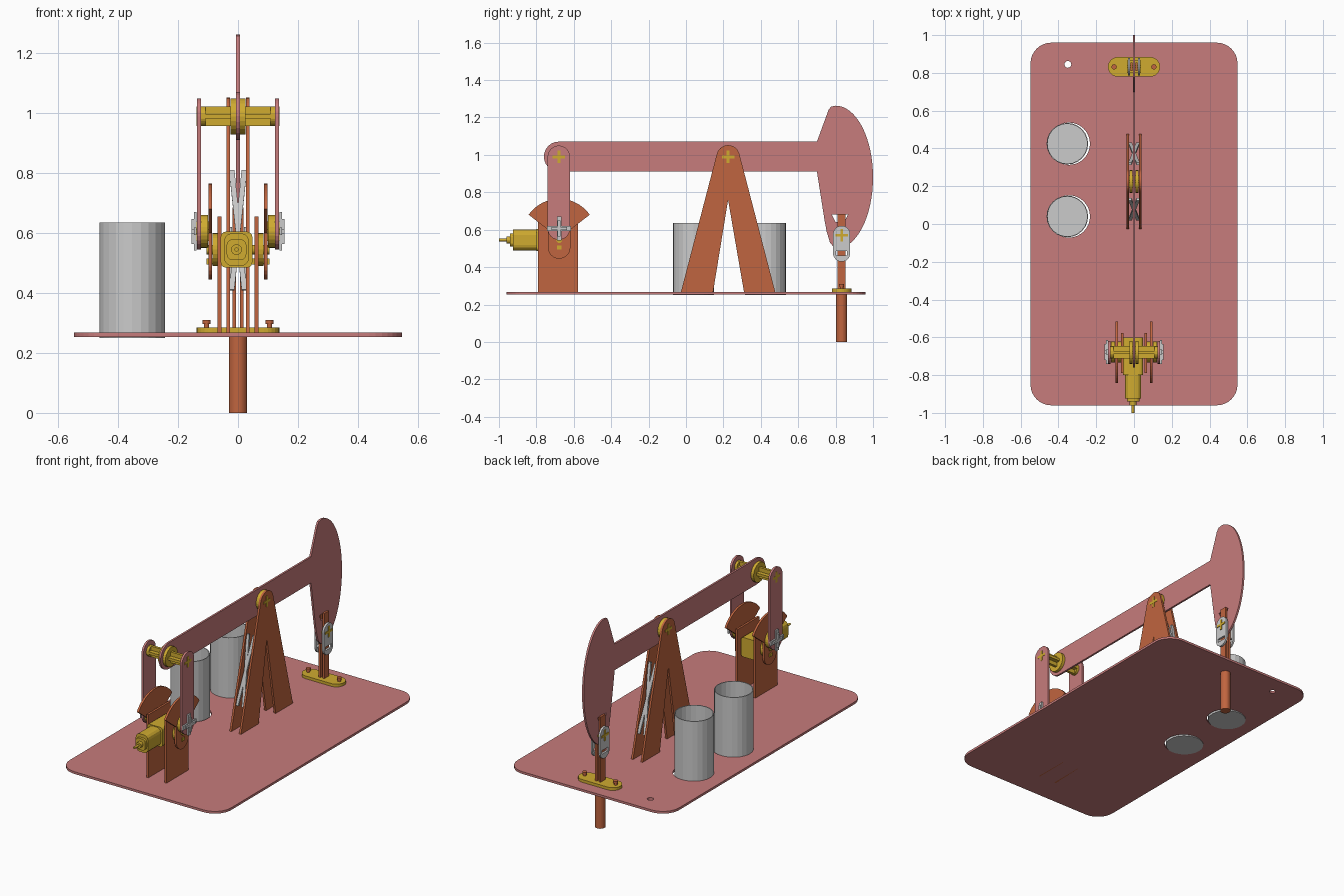
import bpy
from math import sin, cos, pi, hypot, atan2
from mathutils import Matrix

if "Cube" in bpy.data.objects:
    bpy.data.objects.remove(bpy.data.objects["Cube"])


def material(name, rgb):
    m = bpy.data.materials.new(name)
    m.diffuse_color = (*rgb, 1)
    m.use_nodes = True
    m.node_tree.nodes["Principled BSDF"].inputs["Base Color"].default_value = m.diffuse_color
    return m


PINK = material("pink", (0.57, 0.2, 0.2))
ORANGE = material("orange", (0.53, 0.13, 0.05))
YELLOW = material("yellow", (0.63, 0.41, 0.03))
GREY = None

# Extrusion axes: X takes (y, z) profiles, Y takes (z, x), Z takes (x, y)
AXES = {
    "X": Matrix(((0, 0, 1, 0), (1, 0, 0, 0), (0, 1, 0, 0), (0, 0, 0, 1))),
    "Y": Matrix(((0, 1, 0, 0), (0, 0, 1, 0), (1, 0, 0, 0), (0, 0, 0, 1))),
    "Z": Matrix.Identity(4),
}


def extrude(name, loops, axis, a, b, mat):
    """Solid between a and b on an axis; loops after the first are holes."""
    cu = bpy.data.curves.new(name, "CURVE")
    cu.dimensions = "2D"
    cu.fill_mode = "BOTH"
    cu.extrude = (b - a) / 2
    for pts in loops:
        s = cu.splines.new("POLY")
        s.points.add(len(pts) - 1)
        for p, (u, v) in zip(s.points, pts):
            p.co = (u, v, 0, 1)
        s.use_cyclic_u = True
        s.use_smooth = False
    tmp = bpy.data.objects.new(name + "_curve", cu)
    bpy.context.collection.objects.link(tmp)
    dg = bpy.context.evaluated_depsgraph_get()
    me = bpy.data.meshes.new_from_object(tmp.evaluated_get(dg))
    bpy.data.objects.remove(tmp)
    me.transform(AXES[axis] @ Matrix.Translation((0, 0, (a + b) / 2)))
    me.materials.clear()
    if mat:
        me.materials.append(mat)
    ob = bpy.data.objects.new(name, me)
    bpy.context.collection.objects.link(ob)
    return ob


def pair(name, loops, a, b, mat):
    """The same X plate on both sides of the centre."""
    extrude("right_" + name, loops, "X", a, b, mat)
    extrude("left_" + name, loops, "X", -b, -a, mat)


def arc(u, v, ru, a0, a1, n=12, rv=None):
    rv = rv or ru
    return [(u + ru * cos(a0 + (a1 - a0) * i / n), v + rv * sin(a0 + (a1 - a0) * i / n))
            for i in range(n + 1)]


def circle(u, v, r, n=24):
    return arc(u, v, r, 0, 2 * pi, n)[:-1]


def rect(u0, v0, u1, v1):
    return [(u0, v0), (u1, v0), (u1, v1), (u0, v1)]


def capsule(p, q, r):
    t = atan2(q[1] - p[1], q[0] - p[0])
    return arc(*q, r, t - pi / 2, t + pi / 2) + arc(*p, r, t + pi / 2, t + 3 * pi / 2)


def rounded(w, h, r, u=0, v=0, n=8):
    pts = []
    for k, (su, sv) in enumerate(((1, 1), (-1, 1), (-1, -1), (1, -1))):
        pts += arc(u + su * (w - r), v + sv * (h - r), r, k * pi / 2, (k + 1) * pi / 2, n)
    return pts


def plus(u, v, l, w):
    quarter = [(l, -w), (l, w), (w, w)]
    pts = []
    for k in range(4):
        c, s = round(cos(k * pi / 2)), round(sin(k * pi / 2))
        pts += [(u + x * c - y * s, v + x * s + y * c) for x, y in quarter]
    return pts


# Base plate with holes
CANS = (0.425, 0.04)
extrude("base_plate", [rounded(0.548, 0.96, 0.11), circle(-0.35, 0.845, 0.018)]
        + [circle(-0.345, y, 0.112, 32) for y in CANS], "Z", 0.254, 0.268, PINK)

# Open storage cans
for y in CANS:
    extrude("can_wall", [circle(-0.353, y, 0.11), circle(-0.353, y, 0.105)], "Z", 0.25, 0.635, GREY)
    extrude("can_bottom", [circle(-0.353, y, 0.106)], "Z", 0.25, 0.256, GREY)

# Walking beam with curved head
beam = arc(-0.68, 0.991, 0.08, pi / 2, 3 * pi / 2) + [(0.70, 0.911), (0.74, 0.655), (0.752, 0.59), (0.77, 0.53)]
beam += arc(0.80, 0.88, 0.20, -pi / 2, pi / 2, 32, 0.383) + [(0.775, 1.258), (0.762, 1.24), (0.70, 1.071)]
notch = [(0.78, 0.68), (0.865, 0.68), (0.845, 0.64), (0.80, 0.64)]
extrude("walking_beam", [beam, notch], "X", -0.006, 0.006, PINK)

# A-frame side plates
frame = [(0.48, 0.256)] + arc(0.225, 0.99, 0.062, 0.25, pi - 0.25, 14)
frame += [(-0.03, 0.256), (0.143, 0.256), (0.225, 0.76), (0.312, 0.256)]
pair("frame_plate", [frame], 0.026, 0.039, ORANGE)

# Crossed braces between the frame plates, lying along each leg
for side in (-1, 1):
    for flip in (-1, 1):
        h = 0.207
        bar = [(-0.030 * flip, -h), (-0.012 * flip, -h), (0.0065 * flip, -0.02), (0.030 * flip, h),
               (0.012 * flip, h), (-0.0065 * flip, 0.02)]
        ob = extrude("leg_brace", [bar], "Z", -0.006, 0.006, GREY)
        ob.data.transform(Matrix.Rotation(pi / 2, 4, "X"))
        ob.data.transform(Matrix.Rotation(side * 0.262, 4, "X"))
        ob.data.transform(Matrix.Translation((0, 0.225 + side * 0.148, 0.61)))

# Main pivot and rear cross axle with spacers
extrude("pivot_axle", [plus(0.225, 0.99, 0.033, 0.008)], "X", -0.041, 0.041, YELLOW)
extrude("rear_axle", [plus(-0.68, 0.99, 0.033, 0.008)], "X", -0.138, 0.138, YELLOW)
for y, r in ((0.225, 0.06), (-0.68, 0.06)):
    pair("beam_spacer", [circle(y, 0.99, r)], 0.007, 0.025, YELLOW)
pair("arm_spacer", [circle(-0.68, 0.99, 0.033)], 0.108, 0.124, YELLOW)

# Connecting arms
pair("connecting_arm", [capsule((-0.68, 0.606), (-0.68, 0.99), 0.06)], 0.124, 0.137, PINK)

# Counterweight cranks
a = 0.61
crank = arc(-0.678, 0.566, 0.199, a, pi - a, 20) + [(-0.738, 0.60)]
crank += arc(-0.678, 0.505, 0.06, pi, 2 * pi) + [(-0.618, 0.60)]
pair("crank", [crank], 0.086, 0.099, ORANGE)

# Crank pins, hubs and retaining clips
pair("crank_pin", [plus(-0.678, 0.606, 0.033, 0.008)], 0.086, 0.145, YELLOW)
pair("crank_pin_spacer", [circle(-0.678, 0.606, 0.055)], 0.1, 0.123, YELLOW)
pair("retaining_clip", [plus(-0.678, 0.606, 0.064, 0.013)], 0.138, 0.147, GREY)
pair("clip_cap", [plus(-0.678, 0.606, 0.042, 0.008)], 0.147, 0.156, GREY)
pair("drive_hub", [circle(-0.678, 0.545, 0.055)], 0.068, 0.085, YELLOW)
extrude("drive_shaft", [rect(-0.69, 0.495, -0.666, 0.515), ], "X", -0.105, 0.105, YELLOW)
extrude("gear_shaft", [circle(-0.678, 0.545, 0.016)], "X", -0.105, 0.105, YELLOW)

# Motor stand and motor
pair("motor_stand", [rect(-0.79, 0.254, -0.577, 0.655)], 0.055, 0.068, ORANGE)
for name, w, h, r, y0, y1 in (("gearbox", 0.06, 0.053, 0.018, -0.80, -0.60),
                              ("motor_body", 0.055, 0.042, 0.028, -0.925, -0.80),
                              ("motor_cap", 0.035, 0.033, 0.02, -0.94, -0.925)):
    extrude(name, [rounded(w, h, r, 0.545, -0.005, 3)], "Y", y0, y1, YELLOW)
extrude("motor_boss", [circle(0.545, -0.005, 0.018, 16)], "Y", -0.96, -0.94, YELLOW)
extrude("motor_tip", [circle(0.545, -0.005, 0.007, 12)], "Y", -1.0, -0.96, YELLOW)

# Well pipe and polished rod
WY = 0.832
extrude("well_pipe", [circle(0, WY, 0.03)], "Z", 0, 0.27, ORANGE)
pair("rod_strip", [rect(WY - 0.022, 0.25, WY + 0.022, 0.685)], 0.007, 0.019, ORANGE)

# Rod hanger
slot = rect(WY - 0.03, 0.463, WY + 0.03, 0.485)
pair("hanger_plate", [capsule((WY, 0.475), (WY, 0.575), 0.046), slot], 0.02, 0.032, GREY)
extrude("hanger_pin", [plus(WY, 0.57, 0.033, 0.007)], "X", -0.036, 0.036, YELLOW)

# Wellhead flange and bolts
extrude("flange", [capsule((-0.086, WY), (0.086, WY), 0.052)], "Z", 0.268, 0.285, YELLOW)
for x in (-0.105, 0.105):
    extrude("bolt_shank", [circle(x, WY, 0.009, 16)], "Z", 0.256, 0.296, ORANGE)
    extrude("bolt_head", [circle(x, WY, 0.014, 16)], "Z", 0.296, 0.31, ORANGE)
